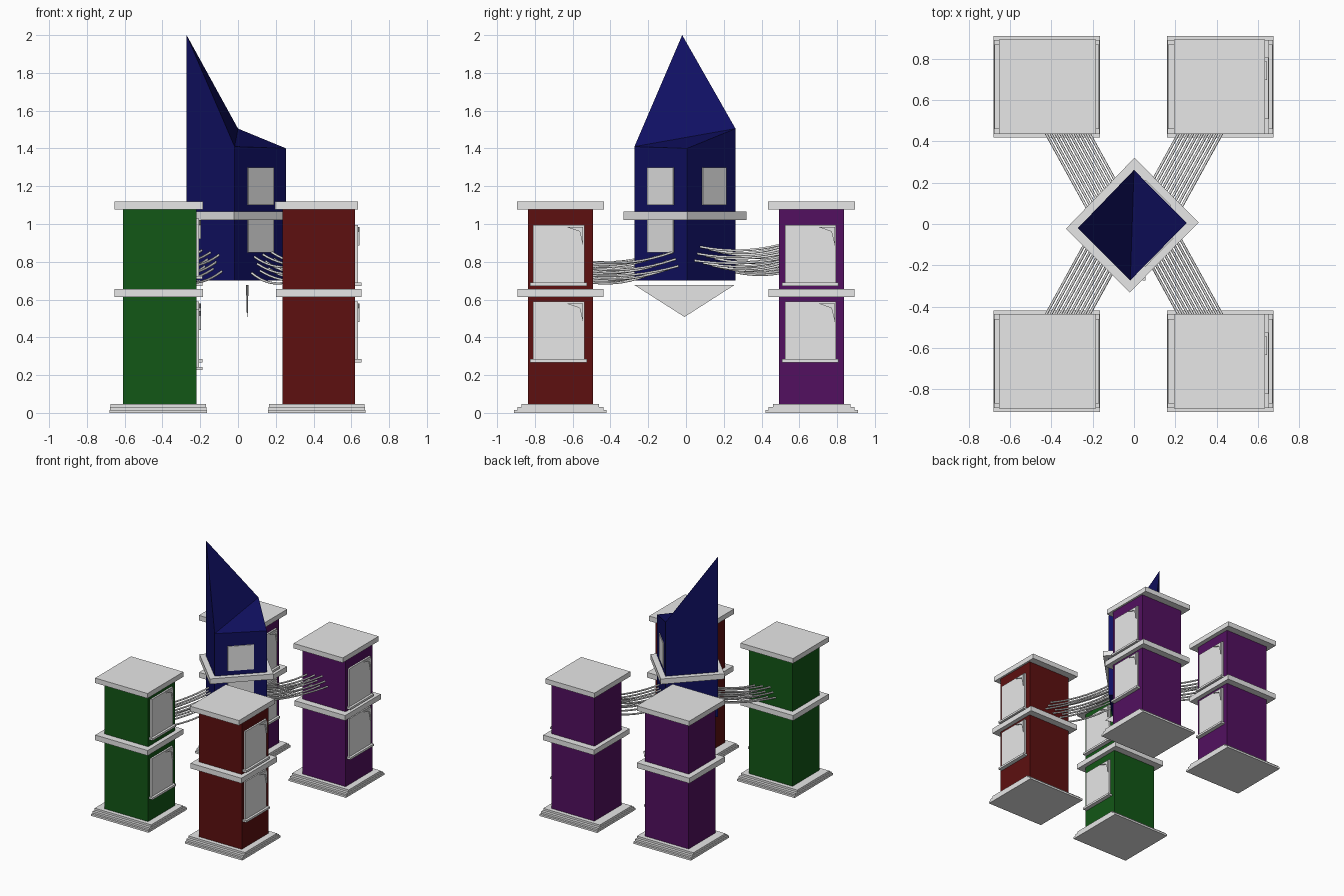
import bpy, bmesh, math, random
from mathutils import Vector

if "Cube" in bpy.data.objects:
    bpy.data.objects.remove(bpy.data.objects["Cube"])

random.seed(4)

def material(name, r, g, b):
    m = bpy.data.materials.new(name)
    m.diffuse_color = (r, g, b, 1)
    m.use_nodes = True
    m.node_tree.nodes["Principled BSDF"].inputs["Base Color"].default_value = m.diffuse_color
    return m

GREY = material("stone grey", 0.8, 0.8, 0.8)
RED = material("dark red", 0.11, 0.005, 0.005)
GREEN = material("dark green", 0.006, 0.095, 0.008)
PURPLE = material("dark purple", 0.085, 0.005, 0.115)
BLUE = material("dark blue", 0.005, 0.005, 0.12)

def finish(bm, name, mat):
    bmesh.ops.recalc_face_normals(bm, faces=bm.faces)
    me = bpy.data.meshes.new(name)
    bm.to_mesh(me)
    bm.free()
    me.materials.append(mat)
    ob = bpy.data.objects.new(name, me)
    bpy.context.collection.objects.link(ob)
    return ob

def prism(name, mat, bottom, top):
    """Solid between two matching loops of points."""
    bm = bmesh.new()
    a = [bm.verts.new(p) for p in bottom]
    b = [bm.verts.new(p) for p in top]
    n = len(a)
    bm.faces.new(a)
    bm.faces.new(b)
    for i in range(n):
        bm.faces.new((a[i], a[(i + 1) % n], b[(i + 1) % n], b[i]))
    return finish(bm, name, mat)

def box(name, mat, x, y, z):
    loop = [(x[0], y[0]), (x[1], y[0]), (x[1], y[1]), (x[0], y[1])]
    return prism(name, mat, [(*p, z[0]) for p in loop], [(*p, z[1]) for p in loop])

def window(name, x, yc, z0):
    """Framed plate with sill and corner bracket on a +x wall."""
    box(name + "_window", GREY, (x - .01, x + .014), (yc - .135, yc + .137), (z0, z0 + .31))
    box(name + "_sill", GREY, (x - .01, x + .033), (yc - .15, yc + .15), (z0 - .012, z0 + .004))
    t = z0 + .30
    hook = [(yc + .04, t), (yc + .13, t), (yc + .13, t - .1), (yc + .112, t - .025)]
    prism(name + "_bracket", GREY, [(x + .01, *p) for p in hook], [(x + .024, *p) for p in hook])

# Corner towers
def tower(name, mat, sx, sy, low):
    y = .665 * sy
    xb, xc, xm, xf = (((.235, .62), (.195, .635), (.2, .655), (.16, .675)) if sx > 0 else
                      ((-.61, -.22), (-.655, -.185), (-.655, -.185), (-.68, -.165)))
    def span(h, o=0):
        return (y + o - h, y + o + h)
    for i, h in enumerate((.245, .228, .205)):
        g = i * .008
        box(f"{name}_base_step_{i}", GREY, (xf[0] + g / 4, xf[1] - g / 4), span(h), (i * .016, (i + 1) * .016))
    box(name + "_body", mat, xb, span(.172), (.046, 1.08))
    box(name + "_middle_band", GREY, xm, span(.228), (.613, .655))
    box(name + "_cap", GREY, xc, span(.23), (1.078, 1.118))
    yc = -.675 if sy < 0 else .658
    for part, z in zip(("lower", "upper"), low):
        window(f"{name}_{part}", xb[1], yc, z)

tower("front_left_tower", GREEN, -1, -1, (.24, .72))
tower("front_right_tower", RED, 1, -1, (.28, .685))
tower("back_right_tower", PURPLE, 1, 1, (.28, .685))
tower("back_left_tower", PURPLE, -1, 1, (.28, .685))

# Central hanging tower: left, front, right, back corners
corners = [Vector((-.272, -.02)), Vector((-.018, -.273)), Vector((.255, .005)), Vector((0, .262))]
heights = (2.0, 1.41, 1.4, 1.505)
bm = bmesh.new()
lo = [bm.verts.new((*c, .70)) for c in corners]
hi = [bm.verts.new((*c, h)) for c, h in zip(corners, heights)]
bm.faces.new(lo)
for i in range(4):
    j = (i + 1) % 4
    bm.faces.new((lo[i], lo[j], hi[j], hi[i]))
bm.faces.new((hi[0], hi[1], hi[3]))   # steep roof slope
bm.faces.new((hi[1], hi[2], hi[3]))   # shallow roof slope
finish(bm, "central_tower", BLUE)

mid = sum(corners, Vector((0, 0))) / 4
ring = [mid + (c - mid) * 1.22 for c in corners]
prism("central_band", GREY, [(*c, 1.022) for c in ring], [(*c, 1.065) for c in ring])

# Central windows lie on a wall between two corners
def wall_window(name, a, b, s, z):
    d = (b - a).normalized()
    n = Vector((d.y, -d.x)) * .006
    p, q = a + (b - a) * s[0], a + (b - a) * s[1]
    loop = [p - n, q - n, q + n, p + n]
    prism(name, GREY, [(*v, z[0]) for v in loop], [(*v, z[1]) for v in loop])

_, F, R, B = corners
wall_window("front_upper_window", F, R, (.25, .75), (1.10, 1.30))
wall_window("front_lower_window", F, R, (.25, .75), (.85, 1.03))
wall_window("back_upper_window", R, B, (.31, .80), (1.10, 1.30))

# Thin triangular keel under the central tower
prism("keel", GREY, [(.042, -.275, .678), (.042, .258, .678), (.047, -.008, .508)],
      [(.056, -.275, .678), (.056, .258, .678), (.051, -.008, .508)])

# Sagging cable bundles
def cables(name, sx, sy, z0, z1):
    cu = bpy.data.curves.new(name, 'CURVE')
    cu.dimensions = '3D'
    cu.bevel_depth = .0065
    cu.bevel_resolution = 1
    cu.use_fill_caps = True
    n = 10
    for i in range(n):
        x = .25 + .21 * i / (n - 1)
        y = .50
        t = (x + y - .25) / 1.55           # length needed to reach the wall
        dz = (i * 7 % n) / (n - 1) * .11
        sag = random.uniform(.025, .04)
        sp = cu.splines.new('POLY')
        sp.points.add(8)
        for k in range(9):
            u = k / 8
            z = z0 + (z1 - z0) * u + dz - sag * 4 * u * (1 - u) * .7
            sp.points[k].co = (sx * (x - .55 * t * u), sy * (y - t * u), z, 1)
    cu.materials.append(GREY)
    ob = bpy.data.objects.new(name, cu)
    bpy.context.collection.objects.link(ob)

cables("front_left_cables", -1, -1, .69, .76)
cables("front_right_cables", 1, -1, .69, .74)
cables("back_right_cables", 1, 1, .78, .77)
cables("back_left_cables", -1, 1, .74, .77)
